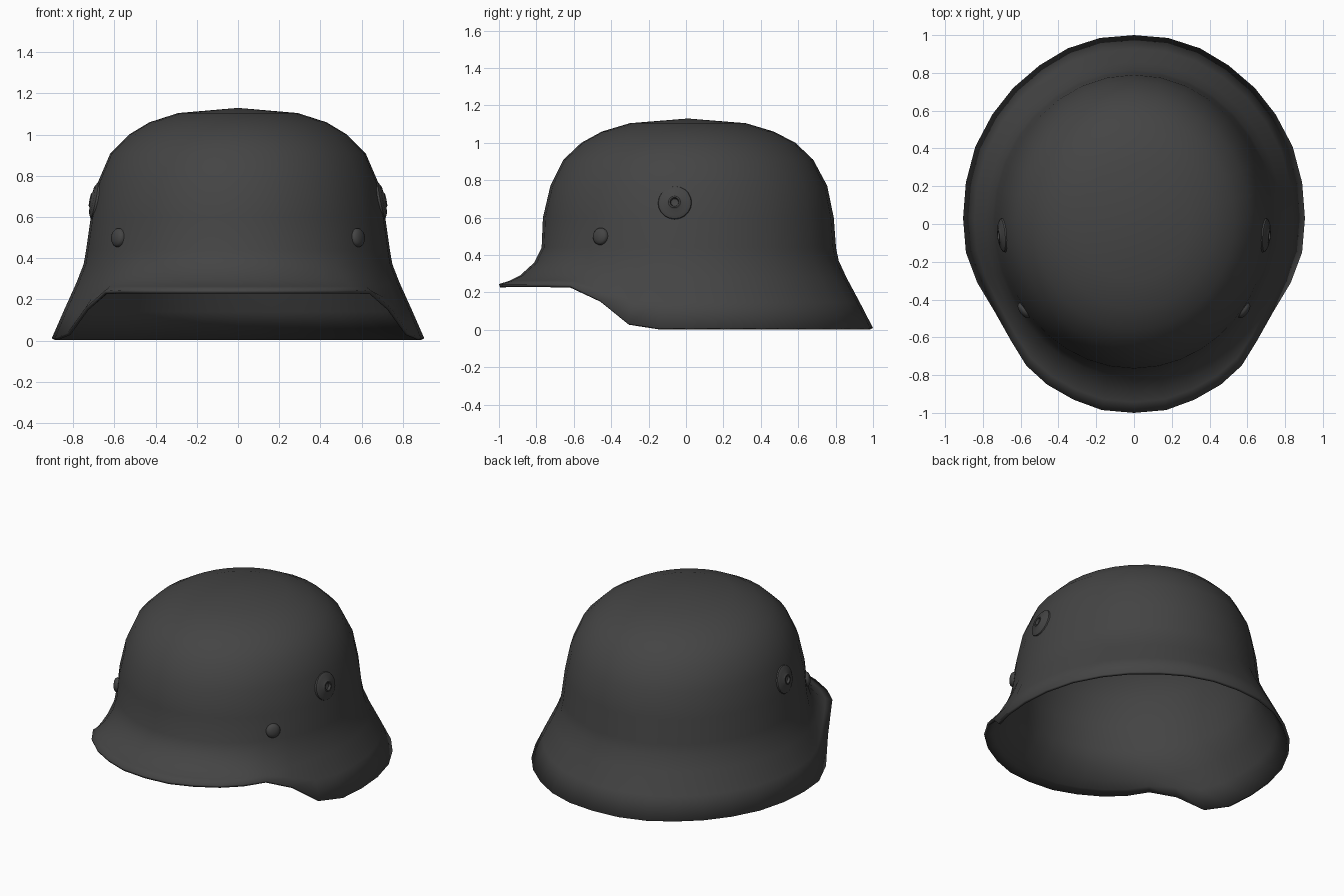
import bpy, bmesh, math
from mathutils import Vector

cube = bpy.data.objects.get("Cube")
if cube:
    bpy.data.objects.remove(cube, do_unlink=True)

steel = bpy.data.materials.new("dark grey steel")
steel.use_nodes = True
grey = (0.058, 0.058, 0.058, 1)
steel.diffuse_color = grey
bsdf = steel.node_tree.nodes["Principled BSDF"]
bsdf.inputs["Base Color"].default_value = grey
bsdf.inputs["Roughness"].default_value = 0.6


def finish(bm, name, angle):
    bmesh.ops.recalc_face_normals(bm, faces=bm.faces)
    mesh = bpy.data.meshes.new(name)
    bm.to_mesh(mesh)
    bm.free()
    mesh.materials.append(steel)
    obj = bpy.data.objects.new(name, mesh)
    bpy.context.collection.objects.link(obj)
    bpy.ops.object.select_all(action='DESELECT')
    obj.select_set(True)
    bpy.context.view_layer.objects.active = obj
    bpy.ops.object.shade_smooth_by_angle(angle=math.radians(angle))
    return obj


def bridge(bm, a, b):
    n = len(a)
    for i in range(n):
        j = (i + 1) % n
        bm.faces.new((a[i], a[j], b[j], b[i]))


# Rim outline of the left half, from back to front
rim_half = [Vector(p) for p in (
    (0, 1, .01), (.18, .985, .01), (.35, .93, .01), (.5, .84, .01),
    (.64, .72, .01), (.75, .58, .01), (.84, .41, .01), (.89, .22, .01),
    (.905, .03, .01), (.89, -.15, .01), (.83, -.31, .035), (.74, -.46, .16),
    (.65, -.62, .24), (.57, -.75, .245), (.46, -.85, .245),
    (.32, -.93, .245), (.17, -.985, .245), (0, -1, .245))]
rim = rim_half + [Vector((-p.x, p.y, p.z)) for p in rim_half[-2:0:-1]]

# Dome rings: height, half width, front reach, back reach
dome = [(1.105, .29, .30, .32), (1.06, .43, .45, .47), (1.0, .53, .56, .585),
        (.91, .62, .655, .68), (.77, .68, .725, .755), (.6, .715, .765, .79),
        (.44, .738, .772, .802)]


def dome_point(p, ring):
    z, rx, front, back = ring
    a = math.atan2((p.y - .015) / .99, p.x / .905)
    return Vector((rx * math.cos(a),
                   (back - front) / 2 + (back + front) / 2 * math.sin(a), z))


# Shell: crown, flared skirt and front brim
rows = [[dome_point(p, ring) for p in rim] for ring in dome]
neck = rows[-1]
for out_back, out_front, down_back, down_front in (
        (.07, .17, .16, .41), (.28, .5, .37, .76), (.64, .75, .68, .91)):
    row = []
    for n, p in zip(neck, rim):
        w = (p.z - .01) / .235
        out = out_back + (out_front - out_back) * w
        down = down_back + (down_front - down_back) * w
        q = n.lerp(p, out)
        q.z = n.z + (p.z - n.z) * down
        row.append(q)
    rows.append(row)
rows.append(rim)

bm = bmesh.new()
rings = [[bm.verts.new(p) for p in row] for row in rows]
for a, b in zip(rings, rings[1:]):
    bridge(bm, a, b)
peak = bm.verts.new((0, .01, 1.13))
for i, v in enumerate(rings[0]):
    bm.faces.new((peak, v, rings[0][i - 1]))
shell = finish(bm, "helmet_shell", 50)
if shell.data.polygons[-1].normal.z < 0:
    shell.data.flip_normals()
solid = shell.modifiers.new("thickness", 'SOLIDIFY')
solid.thickness = .018
solid.offset = -1


# Turned fittings on both sides of the shell
def fitting(name, profile, place, normal, segments):
    for side, s in (("left", 1), ("right", -1)):
        centre = Vector((s * place[0], place[1], place[2]))
        axis = Vector((s * normal[0], normal[1], normal[2]))
        turn = axis.to_track_quat('Z', 'Y')
        bm = bmesh.new()
        loops = []
        for r, h in profile:
            loops.append([bm.verts.new(centre + turn @ Vector((
                r * math.cos(2 * math.pi * i / segments),
                r * math.sin(2 * math.pi * i / segments), h)))
                for i in range(segments)])
        for a, b in zip(loops, loops[1:]):
            bridge(bm, a, b)
        bm.faces.new(loops[0])
        bm.faces.new(loops[-1])
        finish(bm, side + "_" + name, 40)


fitting("vent_bushing",
        [(.092, -.012), (.088, .002), (.07, .012), (.04, .015), (.032, .022),
         (.024, .022), (.02, .006), (.008, .004)],
        (.697, -.06, .68), (1, -.09, .2), 20)
fitting("rivet",
        [(.046, -.015), (.046, .004), (.038, .014), (.022, .02), (.006, .022)],
        (.583, -.458, .5), (.81, -.58, .1), 14)
